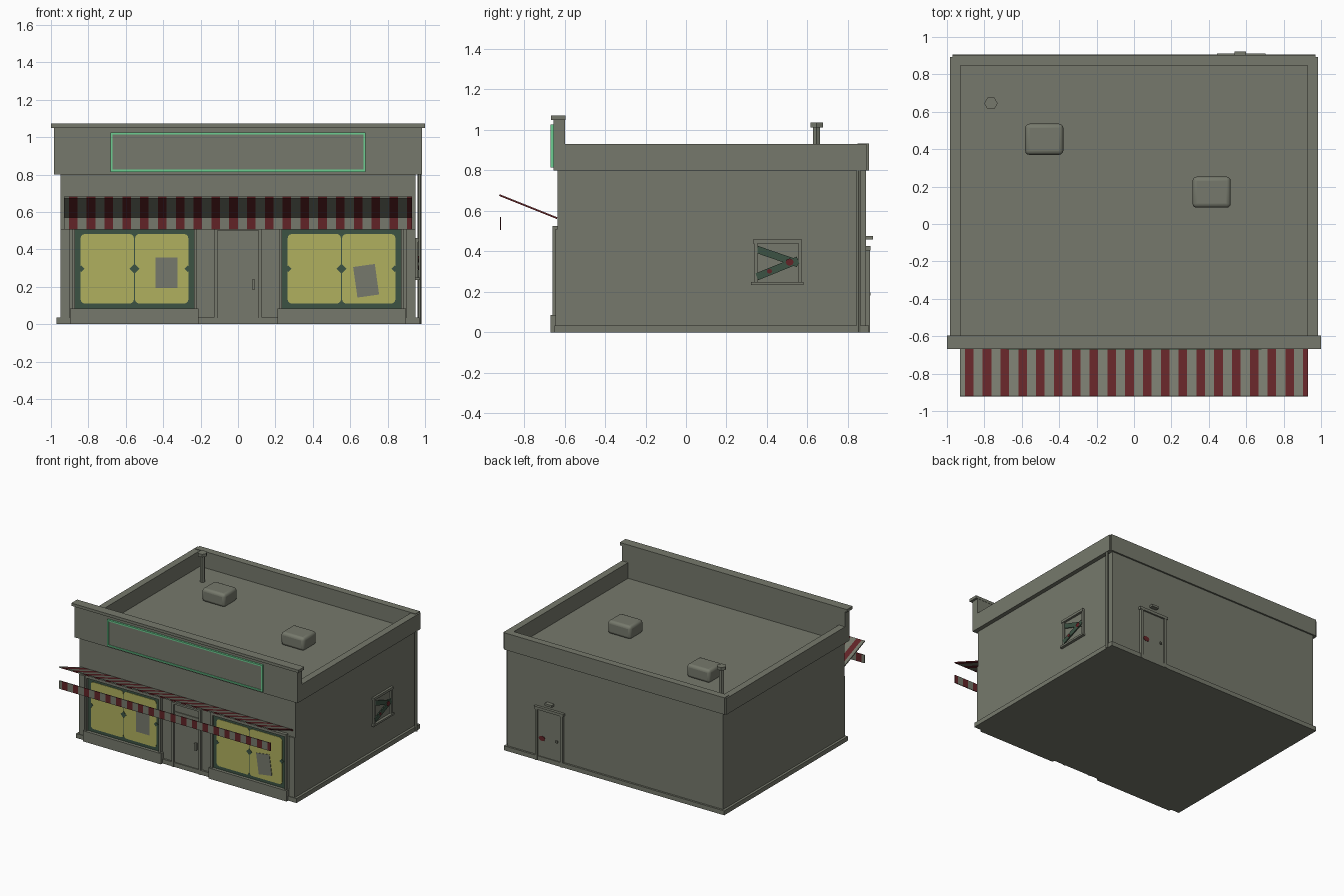
import bpy, bmesh, math
from mathutils import Matrix, Vector

if "Cube" in bpy.data.objects:
    bpy.data.objects.remove(bpy.data.objects["Cube"])


def mat(name, r, g, b):
    lin = [((c / 255 + 0.055) / 1.055) ** 2.4 for c in (r, g, b)]
    m = bpy.data.materials.new(name)
    m.diffuse_color = (*lin, 1)
    m.use_nodes = True
    m.node_tree.nodes["Principled BSDF"].inputs["Base Color"].default_value = m.diffuse_color
    return m


GREY = mat("weathered_grey", 118, 121, 108)
RED = mat("dark_red", 98, 36, 39)
YELLOW = mat("dull_yellow", 176, 176, 95)
GREEN = mat("dark_green", 60, 82, 67)
NEON = mat("neon_green", 108, 205, 145)


def finish(name, bm, m):
    bmesh.ops.recalc_face_normals(bm, faces=bm.faces[:])
    me = bpy.data.meshes.new(name)
    bm.to_mesh(me)
    bm.free()
    for k in (m if isinstance(m, list) else [m]):
        me.materials.append(k)
    ob = bpy.data.objects.new(name, me)
    bpy.context.collection.objects.link(ob)
    return ob


def box(name, x, y, z, m=GREY):
    bm = bmesh.new()
    bmesh.ops.create_cube(bm, size=1)
    for v in bm.verts:
        v.co = [(a + b) / 2 + c * (b - a) for (a, b), c in zip((x, y, z), v.co)]
    return finish(name, bm, m)


def plate(name, pts, d0, d1, m, axis="y"):
    """Flat outline (u, z) extruded along y (u = x) or along x (u = y)."""
    bm = bmesh.new()
    at = (lambda u, d, z: (u, d, z)) if axis == "y" else (lambda u, d, z: (d, u, z))
    f = bm.faces.new([bm.verts.new(at(u, d0, z)) for u, z in pts])
    r = bmesh.ops.extrude_face_region(bm, geom=[f])
    vs = [g for g in r["geom"] if isinstance(g, bmesh.types.BMVert)]
    bmesh.ops.translate(bm, verts=vs, vec=at(0, d1 - d0, 0))
    return finish(name, bm, m)


def turned(cu, cz, w, h, deg):
    a = math.radians(deg)
    return [(cu + p * math.cos(a) - q * math.sin(a), cz + p * math.sin(a) + q * math.cos(a))
            for p, q in ((-w / 2, -h / 2), (w / 2, -h / 2), (w / 2, h / 2), (-w / 2, h / 2))]


def rounded(u0, u1, z0, z1, r):
    pts = []
    for cu, cz, s in ((u1 - r, z1 - r, 0), (u0 + r, z1 - r, 90), (u0 + r, z0 + r, 180), (u1 - r, z0 + r, 270)):
        for k in range(4):
            a = math.radians(s + 30 * k)
            pts.append((cu + r * math.cos(a), cz + r * math.sin(a)))
    return pts


def blob(cu, cz, ru, rz, n=8):
    return [(cu + ru * math.cos(k * math.tau / n), cz + rz * math.sin(k * math.tau / n)) for k in range(n)]


def cylinder(name, x, y, z0, z1, r, n=6):
    bm = bmesh.new()
    bmesh.ops.create_cone(bm, cap_ends=True, segments=n, radius1=r, radius2=r, depth=z1 - z0,
                          matrix=Matrix.Translation((x, y, (z0 + z1) / 2)) @ Matrix.Rotation(math.pi / 2, 4, "Z"))
    return finish(name, bm, GREY)


# Main shell, skirting and roof parapets
box("walls", (-.95, .95), (-.635, .89), (0, .805))
box("skirting", (-.97, .97), (-.65, .905), (0, .035))
for s, side in ((-1, "left"), (1, "right")):
    box(side + "_parapet", sorted((s * .928, s * .983)), (-.60, .892), (.80, .93))
box("back_parapet", (-.97, .97), (.847, .903), (.80, .934))

# Front fascia with cornice and framed sign board
box("fascia", (-.983, .983), (-.655, -.597), (.80, 1.05))
box("cornice", (-1, 1), (-.668, -.595), (1.05, 1.072))
box("sign_board", (-.672, .672), (-.662, -.65), (.825, 1.015))
for z in (.82, 1.02):
    box("sign_tube_horizontal", (-.683, .683), (-.67, -.655), (z - .006, z + .006), NEON)
for x in (-.677, .677):
    box("sign_tube_vertical", (x - .006, x + .006), (-.67, -.655), (.82, 1.02), NEON)

# Corner pilasters
for x in (-.925, .925):
    box("corner_pilaster", (x - .025, x + .025), (-.645, -.63), (0, .51))

# Shop windows
for x0, x1, side in ((-.885, -.222, "left"), (.222, .885, "right")):
    box(side + "_bulkhead", (x0 - .012, x1 + .012), (-.67, -.63), (0, .085))
    box(side + "_window_head", (x0, x1), (-.66, -.63), (.505, .525))
    for x in (x0, x1 - .014):
        box(side + "_window_jamb", (x, x + .014), (-.66, -.63), (.085, .505))
    box(side + "_window_frame", (x0 + .01, x1 - .01), (-.645, -.63), (.085, .505), GREEN)
    mid = (x0 + x1) / 2
    for a, b in ((mid - .288, mid - .003), (mid + .003, mid + .288)):
        plate(side + "_window_pane", rounded(a, b, .11, .482, .022), -.648, -.64, YELLOW)
    for x, r in ((mid, .026), (mid - .285, .018), (mid + .285, .018)):
        plate(side + "_window_diamond", blob(x, .296, r, r, 4), -.6505, -.645, GREEN)
plate("left_poster", turned(-.383, .275, .117, .165, 0), -.652, -.646, GREY)
plate("right_poster", turned(.685, .232, .117, .165, 8), -.652, -.646, GREY)

# Front door
box("front_door", (-.108, .108), (-.642, -.63), (.035, .437))
box("front_door_transom", (-.108, .108), (-.642, -.63), (.443, .50))
for x in (-.118, .118):
    box("front_door_jamb", (x - .009, x + .009), (-.655, -.63), (0, .51))
box("front_door_head", (-.127, .127), (-.655, -.63), (.50, .515))
box("front_door_handle", (.074, .092), (-.66, -.64), (.185, .24))

# Striped awning sheet and hanging valance, striped by position across
cuts = [-.93]
for k in range(20):
    cuts += [-.904 + .0952 * k, min(-.858 + .0952 * k, .93)]


def striped(name, top, bottom, offset):
    bm = bmesh.new()
    rows = []
    for x in cuts:
        rows.append([bm.verts.new((x, p[0] + o * offset[0], p[1] + o * offset[1]))
                     for p, o in ((top, 0), (bottom, 0), (bottom, 1), (top, 1))])
    for i in range(len(rows) - 1):
        for j in range(4):
            k = (j + 1) % 4
            f = bm.faces.new((rows[i][j], rows[i][k], rows[i + 1][k], rows[i + 1][j]))
            f.material_index = i % 2
    bm.faces.new(rows[0])
    bm.faces.new(rows[-1]).material_index = 1
    return finish(name, bm, [GREY, RED])


striped("awning", (-.92, .682), (-.635, .568), (-.003, -.008))
striped("awning_valance", (-.92, .57), (-.92, .505), (.006, 0))

# Boarded side window
box("side_window_head", (.945, .968), (.33, .572), (.44, .46))
box("side_window_sill", (.945, .972), (.32, .58), (.235, .25))
for y in (.336, .555):
    box("side_window_jamb", (.945, .963), (y, y + .018), (.25, .44))
plate("side_window_board", turned(.452, .375, .215, .036, -19), .951, .959, GREEN, "x")
plate("side_window_board", turned(.452, .316, .22, .036, 22), .957, .965, GREEN, "x")
for y, z, r in ((.512, .347, .02), (.412, .302, .013)):
    plate("side_window_stain", blob(y, z, r, r * .9), .962, .9665, RED, "x")

# Back door with lamp, knob and stain
box("back_door", (.472, .672), (.885, .899), (.03, .405))
for x in (.452, .674):
    box("back_door_jamb", (x, x + .02), (.885, .91), (0, .405))
box("back_door_head", (.444, .702), (.885, .912), (.405, .427))
plate("back_door_stain", blob(.638, .18, .028, .02), .898, .902, RED)
box("back_door_knob", (.498, .514), (.895, .912), (.182, .198))
box("back_lamp", (.538, .60), (.885, .923), (.46, .477))

# Downpipe near the back right corner
cylinder("downpipe", .971, .853, 0, .80, .011)

# Roof vents
for x, y in ((-.48, .453), (.415, .17)):
    ob = box("roof_vent", (x - .102, x + .102), (y - .083, y + .083), (.80, .905))
    b = ob.modifiers.new("bevel", "BEVEL")
    b.width = .022
    b.segments = 3
    for p in ob.data.polygons:
        p.use_smooth = True
    ob.data.set_sharp_from_angle(angle=math.radians(40))
cylinder("flue", -.765, .645, .80, 1.02, .02)
cylinder("flue_cap", -.765, .645, 1.013, 1.037, .036)
